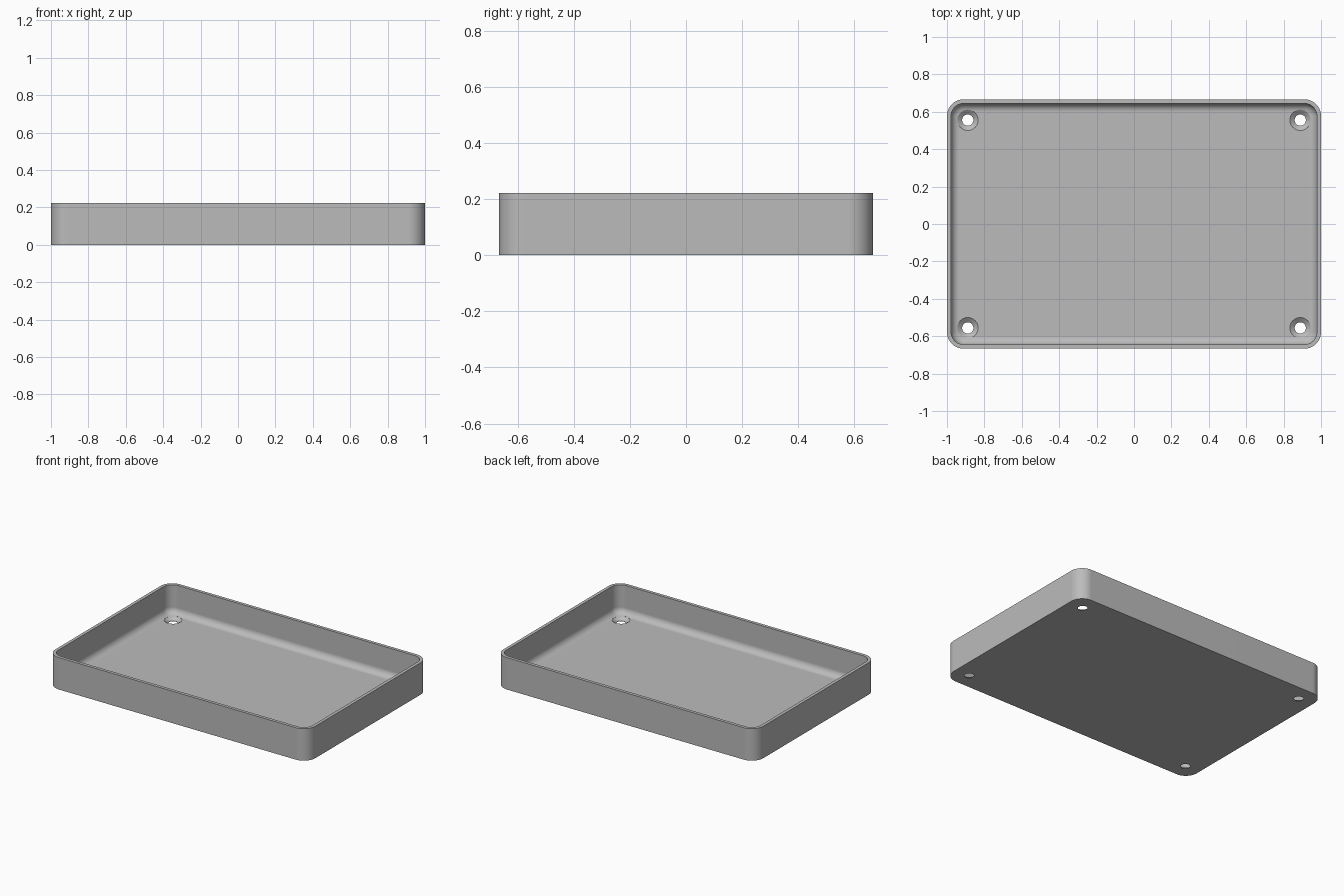
import bpy
import bmesh
from math import cos, sin, pi

if "Cube" in bpy.data.objects:
    bpy.data.objects.remove(bpy.data.objects["Cube"], do_unlink=True)

U = 2 / 90                      # module: the tray is 90 x 60 x 10 modules
HX, HY, HEIGHT = 45 * U, 30 * U, 10 * U
WALL, CORNER, FILLET = U, 4 * U, 2 * U
STEPS = 12

grey = bpy.data.materials.new("plain grey")
grey.use_nodes = True
colour = (0.5, 0.5, 0.5, 1)
grey.diffuse_color = colour
grey.node_tree.nodes["Principled BSDF"].inputs["Base Color"].default_value = colour


def rounded_ring(bm, inset, z):
    """Rounded rectangle, moved inwards from the outer wall by inset."""
    r = CORNER - inset
    verts = []
    for corner, (sx, sy) in enumerate([(1, 1), (-1, 1), (-1, -1), (1, -1)]):
        for i in range(STEPS + 1):
            a = (corner + i / STEPS) * pi / 2
            verts.append(bm.verts.new((sx * (HX - CORNER) + r * cos(a),
                                       sy * (HY - CORNER) + r * sin(a), z)))
    return verts


def circle_ring(bm, x, y, r, z, n=48):
    return [bm.verts.new((x + r * cos(2 * pi * i / n), y + r * sin(2 * pi * i / n), z))
            for i in range(n)]


def loft(bm, rings):
    """Join successive rings and cap both ends."""
    for a, b in zip(rings, rings[1:]):
        for i in range(len(a)):
            j = (i + 1) % len(a)
            bm.faces.new((a[i], a[j], b[j], b[i]))
    bm.faces.new(rings[0][::-1])
    bm.faces.new(rings[-1])


def finish(bm, name):
    bmesh.ops.recalc_face_normals(bm, faces=bm.faces[:])
    mesh = bpy.data.meshes.new(name)
    bm.to_mesh(mesh)
    bm.free()
    mesh.materials.append(grey)
    obj = bpy.data.objects.new(name, mesh)
    bpy.context.collection.objects.link(obj)
    return obj


# Tray shell: outer wall, rim, inner wall, rounded fillet down to the floor
bm = bmesh.new()
profile = [(0, 0), (0, HEIGHT), (WALL, HEIGHT)]
for k in range(STEPS + 1):
    a = k / STEPS * pi / 2
    profile.append((WALL + FILLET * (1 - cos(a)), WALL + FILLET * (1 - sin(a))))
loft(bm, [rounded_ring(bm, inset, z) for inset, z in profile])
tray = finish(bm, "tray")

# Countersunk screw holes, one near each corner
bm = bmesh.new()
for sx in (-1, 1):
    for sy in (-1, 1):
        x, y = sx * 40 * U, sy * 25 * U
        sections = [(1.35, -1), (1.35, 0.1), (2.5, 1), (2.5, 4)]
        loft(bm, [circle_ring(bm, x, y, r * U, z * U) for r, z in sections])
cutter = finish(bm, "screw_hole_cutter")
cutter.hide_render = True

cut = tray.modifiers.new("screw holes", "BOOLEAN")
cut.operation = "DIFFERENCE"
cut.solver = "EXACT"
cut.object = cutter

bpy.ops.object.select_all(action="DESELECT")
tray.select_set(True)
bpy.context.view_layer.objects.active = tray
bpy.ops.object.modifier_apply(modifier=cut.name)
bpy.data.objects.remove(cutter, do_unlink=True)

# Smooth curves with crisp edges
bpy.ops.object.shade_smooth_by_angle(angle=pi / 6)
weighted = tray.modifiers.new("even shading", "WEIGHTED_NORMAL")
weighted.keep_sharp = True
